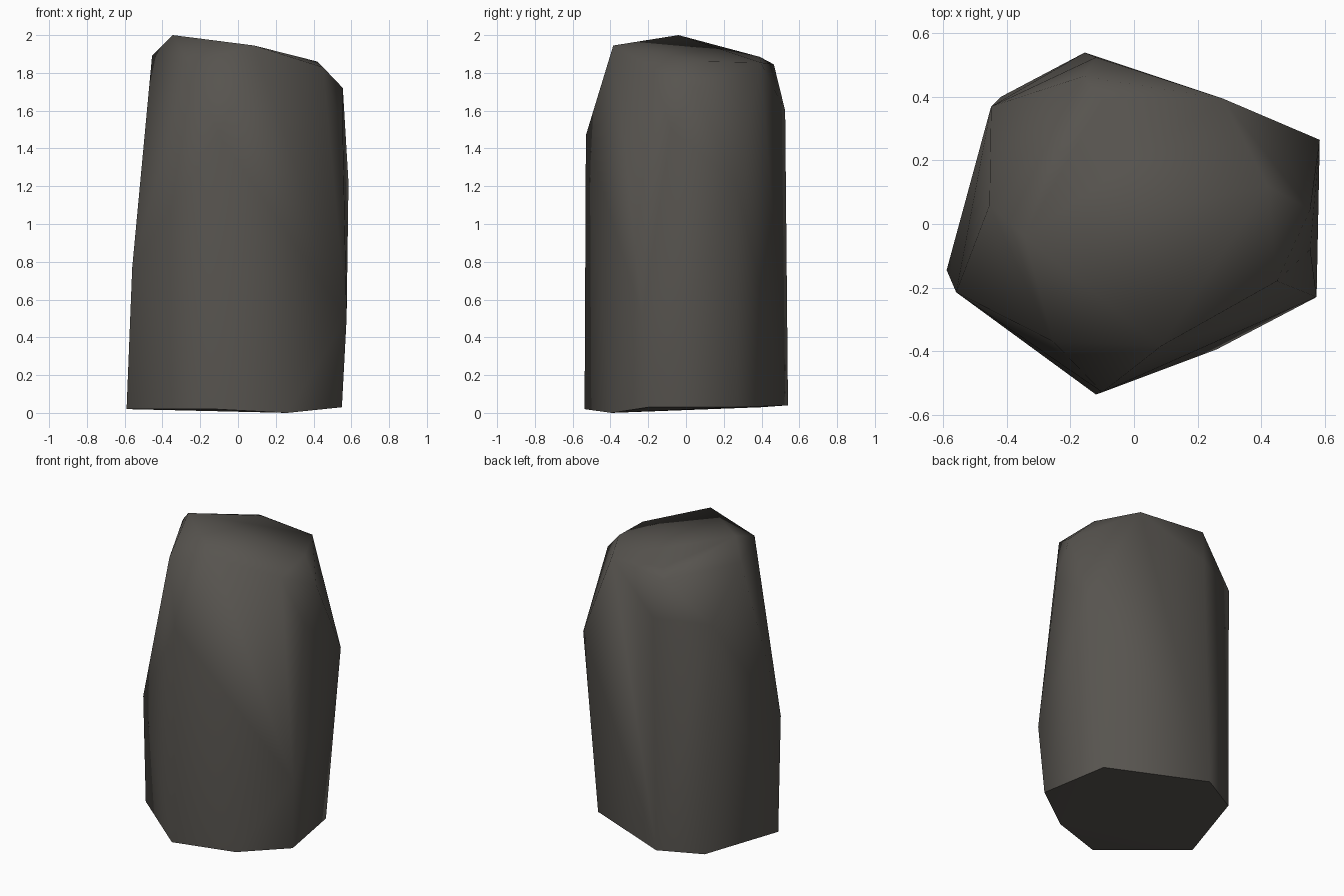
import bpy, bmesh, math

if "Cube" in bpy.data.objects:
    bpy.data.objects.remove(bpy.data.objects["Cube"])

# key corners of the standing stone, grouped by level
base = [(.47, .27, .03), (-.155, .54, .04), (-.42, .40, .03), (-.59, -.145, .02),
        (-.12, -.537, .02), (.26, -.395, 0), (.55, -.2, .03)]
waist = [(.575, -.23, .5), (-.56, -.215, .77), (.585, .265, 1.22),
         (-.1, -.53, 1.47), (.555, -.08, 1.5), (-.45, .37, 1.58), (-.12, .525, 1.6)]
crown = [(.555, .045, 1.72), (.45, -.18, 1.83), (.42, .12, 1.86), (.28, .395, 1.855),
         (-.16, .465, 1.845), (-.1, .39, 1.885), (-.255, -.37, 1.85),
         (.085, -.385, 1.945), (-.345, -.04, 2.0), (-.455, .06, 1.89)]

# wrap the corners in a faceted hull
bm = bmesh.new()
for p in base + waist + crown:
    bm.verts.new(p)
res = bmesh.ops.convex_hull(bm, input=bm.verts[:])
junk = {g for g in res["geom_interior"] + res["geom_unused"] if isinstance(g, bmesh.types.BMVert)}
bmesh.ops.delete(bm, geom=[v for v in junk if v.is_valid], context='VERTS')
bmesh.ops.recalc_face_normals(bm, faces=bm.faces[:])
mesh = bpy.data.meshes.new("standing_stone")
bm.to_mesh(mesh)
bm.free()

# dark warm grey stone
mat = bpy.data.materials.new("dark_stone")
mat.diffuse_color = (.095, .088, .078, 1)
mat.use_nodes = True
mat.node_tree.nodes["Principled BSDF"].inputs["Base Color"].default_value = mat.diffuse_color
mesh.materials.append(mat)
stone = bpy.data.objects.new("standing_stone", mesh)
bpy.context.collection.objects.link(stone)

# soft sides, crisp bottom edge
bpy.context.view_layer.objects.active = stone
stone.select_set(True)
bpy.ops.object.shade_smooth_by_angle(angle=math.radians(60))
